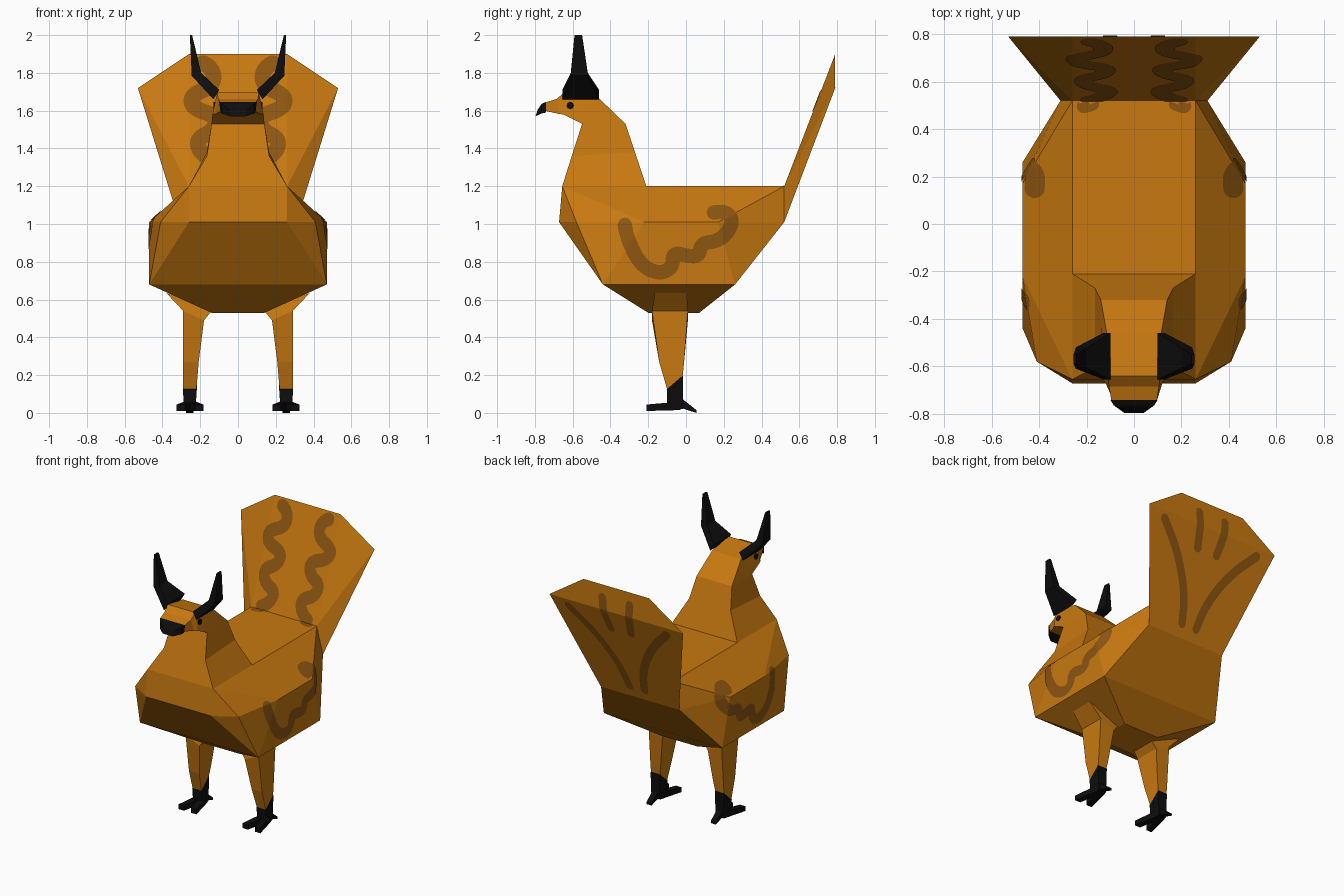
import bpy, bmesh, math
from mathutils import Vector
from mathutils.bvhtree import BVHTree

if "Cube" in bpy.data.objects:
    bpy.data.objects.remove(bpy.data.objects["Cube"])


def material(name, rgb):
    m = bpy.data.materials.new(name)
    m.diffuse_color = (*rgb, 1)
    m.use_nodes = True
    m.node_tree.nodes["Principled BSDF"].inputs["Base Color"].default_value = m.diffuse_color
    return m


ORANGE = material("orange", (0.578, 0.191, 0.0052))
BROWN = material("brown", (0.27, 0.093, 0.0056))
BLACK = material("black", (0.004, 0.004, 0.004))
surfaces = {}


def finish(name, bm, mat, mirror=False, normals=True):
    if normals:
        bmesh.ops.recalc_face_normals(bm, faces=bm.faces)
    surfaces[name] = BVHTree.FromBMesh(bm)
    me = bpy.data.meshes.new(name)
    bm.to_mesh(me)
    bm.free()
    me.materials.append(mat)
    ob = bpy.data.objects.new(name, me)
    bpy.context.collection.objects.link(ob)
    if mirror:
        ob.modifiers.new("mirror", 'MIRROR').use_mirror_merge = False
    return ob


def hull(name, half, mat):
    """Convex faceted solid from points on the right half."""
    bm = bmesh.new()
    for x, y, z in half:
        bm.verts.new((x, y, z))
        bm.verts.new((-x, y, z))
    bmesh.ops.convex_hull(bm, input=bm.verts)
    bmesh.ops.dissolve_limit(bm, angle_limit=0.02, verts=bm.verts, edges=bm.edges)
    return finish(name, bm, mat)


def loft(name, rings, mat, mirror=False):
    """Skin through a series of rings and cap both ends."""
    bm = bmesh.new()
    rows = [[bm.verts.new(p) for p in r] for r in rings]
    n = len(rows[0])
    for a, b in zip(rows, rows[1:]):
        for i in range(n):
            bm.faces.new((a[i], a[(i + 1) % n], b[(i + 1) % n], b[i]))
    bm.faces.new(rows[0])
    bm.faces.new(rows[-1])
    return finish(name, bm, mat, mirror)


def wide(w1, y1, z1, w2, y2, z2):
    """Symmetric four-point ring: front/lower edge, then back/upper edge."""
    return [(-w1, y1, z1), (w1, y1, z1), (w2, y2, z2), (-w2, y2, z2)]


def box_ring(x0, x1, y0, y1, z_in_front, z_out_front, z_out_back, z_in_back):
    return [(x0, y0, z_in_front), (x1, y0, z_out_front), (x1, y1, z_out_back), (x0, y1, z_in_back)]


def stroke(name, path, radius, target, place, direction):
    """Thin painted ribbon laid on a surface by projecting a smoothed path."""
    pts = [Vector(p) for p in path]
    for _ in range(3):
        cut = [pts[0]]
        for a, b in zip(pts, pts[1:]):
            cut += [a.lerp(b, 0.25), a.lerp(b, 0.75)]
        pts = cut + [pts[-1]]
    total = sum((b - a).length for a, b in zip(pts, pts[1:]))
    bm = bmesh.new()
    rows, run, direction = [], 0.0, Vector(direction)
    for i, p in enumerate(pts):
        run += (p - pts[i - 1]).length if i else 0
        t = (pts[min(i + 1, len(pts) - 1)] - pts[max(i - 1, 0)]).normalized()
        side = Vector((-t.y, t.x))
        end = min(1, min(run, total - run) / radius)
        w = radius * max(0.25, math.sqrt(max(0, 1 - (1 - end) ** 2)))
        row = []
        for k in (-1, -0.5, 0, 0.5, 1):
            hit, nrm, *_ = surfaces[target].ray_cast(Vector(place(*(p + side * w * k))), direction)
            row.append(bm.verts.new(hit + nrm * 0.004) if hit else None)
        rows.append(row)
    for a, b in zip(rows, rows[1:]):
        for k in range(4):
            q = (a[k], a[k + 1], b[k + 1], b[k])
            if all(q):
                f = bm.faces.new(q)
                f.normal_update()
                if f.normal.dot(direction) > 0:
                    f.normal_flip()
    return finish(name, bm, BROWN, mirror=True, normals=False)


# Faceted body
hull("body", [
    (0.14, -0.20, 0.53), (0.14, 0.07, 0.53),
    (0.47, -0.44, 0.68), (0.47, 0.26, 0.68),
    (0.26, -0.672, 1.01), (0.41, -0.58, 1.01), (0.47, -0.22, 1.01),
    (0.47, 0.17, 1.01), (0.31, 0.52, 1.01),
    (0.26, -0.655, 1.2), (0.26, 0.52, 1.2)], ORANGE)

# Fan tail
hull("tail", [
    (0.26, 0.52, 1.2), (0.31, 0.52, 1.01),
    (0.53, 0.79, 1.72), (0.26, 0.79, 1.9)], ORANGE)

# Neck, head and snout
loft("neck_and_head", [
    wide(0.26, -0.655, 1.2, 0.26, -0.21, 1.2),
    wide(0.165, -0.605, 1.36, 0.165, -0.27, 1.38),
    wide(0.14, -0.55, 1.53, 0.14, -0.32, 1.53),
    wide(0.138, -0.60, 1.555, 0.115, -0.46, 1.665),
    wide(0.135, -0.65, 1.58, 0.11, -0.64, 1.70),
    wide(0.12, -0.67, 1.582, 0.105, -0.685, 1.662),
    wide(0.085, -0.75, 1.60, 0.095, -0.75, 1.642)], ORANGE)

# Beak
loft("beak", [
    wide(0.092, -0.742, 1.59, 0.10, -0.742, 1.646),
    wide(0.085, -0.765, 1.585, 0.085, -0.765, 1.635),
    wide(0.04, -0.797, 1.57, 0.045, -0.785, 1.605)], BLACK)

# Eyes
loft("eye", [[(x, -0.613 + 0.02 * math.cos(a * math.pi / 4), 1.627 + 0.02 * math.sin(a * math.pi / 4))
              for a in range(8)] for x in (0.11, 0.131)], BLACK, mirror=True)


# Horns
def horn_ring(x0, z0, x1, z1, y0, y1):
    return [(x0, y0, z0), (x1, y0, z1), (x1, y1, z1), (x0, y1, z0)]


loft("horn", [
    horn_ring(0.10, 1.71, 0.13, 1.66, -0.655, -0.46),
    horn_ring(0.195, 1.80, 0.245, 1.785, -0.61, -0.52),
    horn_ring(0.243, 2.0, 0.255, 2.0, -0.59, -0.55)], BLACK, mirror=True)

# Legs
loft("leg", [
    box_ring(0.13, 0.38, -0.165, 0.005, 0.55, 0.635, 0.635, 0.55),
    box_ring(0.18, 0.29, -0.18, 0.01, 0.49, 0.54, 0.54, 0.49),
    box_ring(0.208, 0.29, -0.142, -0.01, 0.27, 0.27, 0.27, 0.27),
    box_ring(0.22, 0.29, -0.10, -0.017, 0.125, 0.125, 0.20, 0.20)], ORANGE, mirror=True)

# Feet: ankle, two front toes and a back spur
loft("ankle", [
    box_ring(0.218, 0.292, -0.102, -0.015, 0.125, 0.125, 0.20, 0.20),
    box_ring(0.225, 0.285, -0.10, -0.015, 0.02, 0.02, 0.02, 0.02)], BLACK, mirror=True)


def toe(name, a, b, w, h0, h1):
    def ring(p, h):
        x, y, z = p
        return [(x - w, y, z), (x + w, y, z), (x + w, y, z + h), (x - w, y, z + h)]
    loft(name, [ring(a, h0), ring(b, h1)], BLACK, mirror=True)


toe("inner_toe", (0.245, -0.03, 0.015), (0.205, -0.21, 0.01), 0.022, 0.045, 0.034)
toe("outer_toe", (0.262, -0.03, 0.015), (0.303, -0.21, 0.01), 0.022, 0.045, 0.034)
toe("back_spur", (0.255, -0.04, 0.03), (0.255, 0.055, 0.0), 0.02, 0.06, 0.015)

# Painted wing swirls
stroke("wing_mark", [
    (-0.33, 1.03), (-0.31, 0.92), (-0.24, 0.78), (-0.14, 0.735), (-0.07, 0.77), (-0.07, 0.85),
    (0.01, 0.83), (0.07, 0.83), (0.08, 0.90), (0.18, 0.91), (0.25, 1.0), (0.22, 1.065), (0.11, 1.055)],
    0.038, "body", lambda y, z: (2, y, z), (-1, 0, 0))

# Wavy marks on the front of the tail, running onto the back
stroke("tail_front_mark", [
    (0.22, 1.87), (0.13, 1.82), (0.13, 1.73), (0.25, 1.68), (0.24, 1.61), (0.11, 1.57),
    (0.13, 1.49), (0.22, 1.45), (0.20, 1.37), (0.10, 1.33), (0.13, 1.25), (0.22, 1.20)],
    0.042, "tail", lambda x, z: (x, -2, z), (0, 1, 0))
stroke("back_mark", [(0.15, 0.52), (0.18, 0.505), (0.24, 0.49)],
       0.03, "body", lambda x, y: (x, y, 3), (0, 0, -1))

# Feather lines on the rear of the tail
for name, path in (
        ("long_feather_line", [(0.41, 1.69), (0.22, 1.5), (0.09, 1.27), (0.055, 1.07)]),
        ("short_feather_line", [(0.11, 1.84), (0.10, 1.7), (0.075, 1.55)])):
    stroke(name, path, 0.03, "tail", lambda x, z: (x, 3, z), (0, -1, 0))
